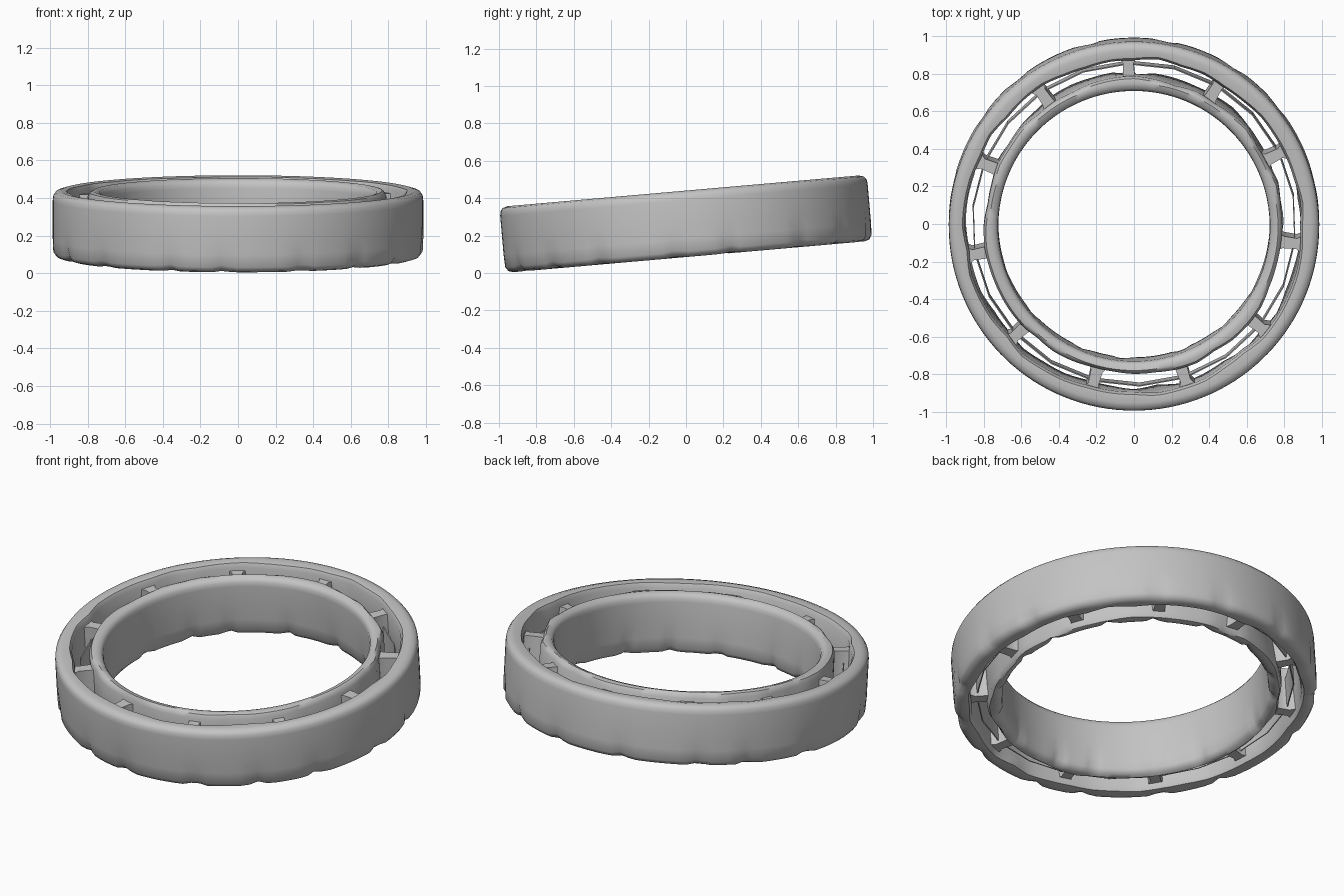
import bpy, math, random
from math import cos, sin, pi, radians
from mathutils import Matrix

random.seed(7)
cube = bpy.data.objects.get("Cube")
if cube:
    bpy.data.objects.remove(cube, do_unlink=True)

grey = bpy.data.materials.new("worn grey metal")
grey.use_nodes = True
colour = (0.55, 0.55, 0.55, 1)
grey.diffuse_color = colour
grey.node_tree.nodes["Principled BSDF"].inputs["Base Color"].default_value = colour

SEGMENTS = 132
HALF = 0.177
SPOKES = 11
TILT = Matrix.Translation((0, 0, 0.263)) @ Matrix.Rotation(radians(5), 4, "X")


def add_object(name, verts, faces):
    mesh = bpy.data.meshes.new(name)
    mesh.from_pydata(verts, [], faces)
    mesh.materials.append(grey)
    obj = bpy.data.objects.new(name, mesh)
    bpy.context.collection.objects.link(obj)
    obj.matrix_world = TILT
    bpy.ops.object.select_all(action="DESELECT")
    obj.select_set(True)
    bpy.context.view_layer.objects.active = obj
    bpy.ops.object.mode_set(mode="EDIT")
    bpy.ops.mesh.select_all(action="SELECT")
    bpy.ops.mesh.normals_make_consistent(inside=False)
    bpy.ops.object.mode_set(mode="OBJECT")
    bpy.ops.object.shade_smooth_by_angle(angle=radians(40))
    return obj


def polar(r, a, z):
    return (r * cos(a), r * sin(a), z)


def steps(count, depth):
    """Uneven steps round a ring, joined by straight slopes."""
    values = [random.uniform(0, depth) for _ in range(count)]

    def at(a):
        t = a / (2 * pi) * count
        i = int(t)
        f = t - i
        return values[i % count] * (1 - f) + values[(i + 1) % count] * f
    return at


dent_angles = [radians(-157 + 21.8 * i + random.uniform(-4, 4)) for i in range(16)]


def dent(a):
    """Narrow dents along the lower rim."""
    total = 0
    for d in dent_angles:
        gap = abs((a - d + pi) % (2 * pi) - pi)
        total = max(total, 1 - gap / 0.06)
    return total


def band(name, face, gap):
    """Rounded ring; face is the smooth wall, gap the rough wall."""
    s = 1 if face > gap else -1
    # offset from its wall, height, which wall, dent share
    profile = [(0.045, HALF, face, 0), (0.016, HALF - 0.008, face, 0),
               (0.003, HALF - 0.026, face, 0), (0, HALF - 0.05, face, 0),
               (0, 0, face, 0), (0, -0.08, face, 0.35),
               (0.003, -HALF + 0.03, face, 1), (0.018, -HALF + 0.008, face, 1),
               (0.045, -HALF, face, 0.6),
               (0.012, -HALF + 0.004, gap, 0), (0, -HALF + 0.03, gap, 0),
               (0, 0, gap, 0), (0, HALF - 0.03, gap, 0), (0.012, HALF - 0.006, gap, 0)]
    low, high = steps(44, 0.025), steps(44, 0.022)
    n = len(profile)
    verts, faces = [], []
    for k in range(SEGMENTS):
        a = 2 * pi * k / SEGMENTS
        for offset, z, wall, share in profile:
            if wall == face:
                r = face - s * (offset + 0.016 * share * dent(a))
                z += 0.012 * share * dent(a)
            else:
                rough = low(a) if z < 0 else high(a)
                r = gap + s * (offset - rough + 0.008)
            verts.append(polar(r, a, z))
        for i in range(n):
            j, m = (i + 1) % n, (k + 1) % SEGMENTS
            faces.append((k * n + i, k * n + j, m * n + j, m * n + i))
    add_object(name, verts, faces)


band("outer_ring", 0.986, 0.895)
band("inner_ring", 0.722, 0.79)

# Thin coarse cage wall in the gap between the rings
verts, faces = [], []
sides = SPOKES * 2
for k in range(sides):
    a = radians(92) + 2 * pi * k / sides
    for r, z in ((0.858, -0.12), (0.864, -0.12), (0.864, 0.06), (0.858, 0.06)):
        verts.append(polar(r, a, z))
    for i in range(4):
        j, m = (i + 1) % 4, (k + 1) % sides
        faces.append((k * 4 + i, k * 4 + j, m * 4 + j, m * 4 + i))
add_object("cage_wall", verts, faces)

# Flared webs joining the two rings
for k in range(SPOKES):
    a = radians(92) - 2 * pi * k / SPOKES
    verts, faces = [], []
    for r, w in ((0.76, 0.055), (0.80, 0.032), (0.87, 0.028), (0.925, 0.06)):
        for side, z in ((-1, -0.14), (1, -0.14), (1, 0.13), (-1, 0.13)):
            verts.append(polar(r, a + side * w / r, z))
    for b in range(3):
        for i in range(4):
            j = (i + 1) % 4
            faces.append((b * 4 + i, b * 4 + j, b * 4 + 4 + j, b * 4 + 4 + i))
    faces += [(0, 1, 2, 3), (12, 13, 14, 15)]
    add_object(f"web_{k + 1}", verts, faces)
